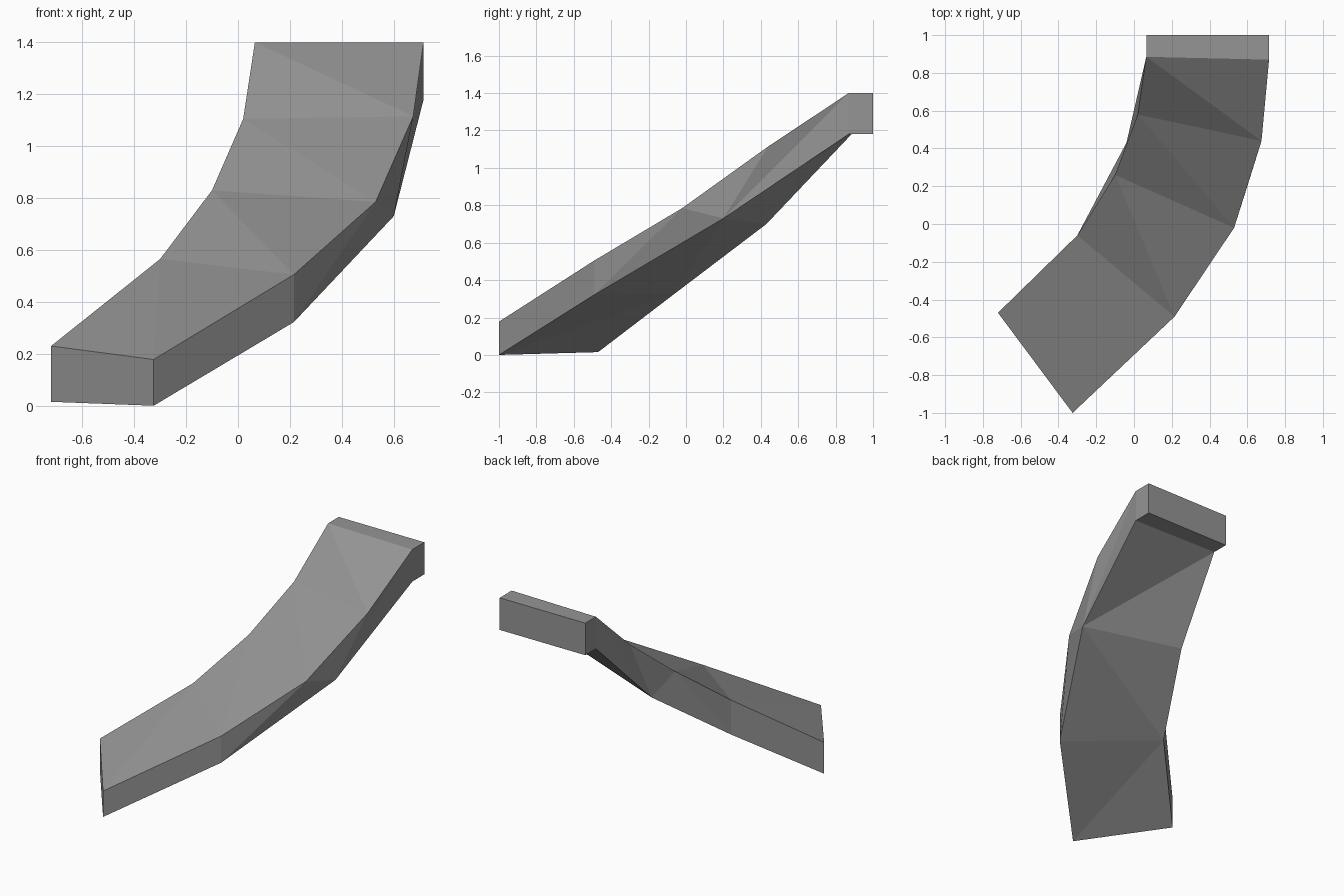
import bpy
import bmesh

# Remove the default cube
cube = bpy.data.objects.get("Cube")
if cube:
    bpy.data.objects.remove(cube, do_unlink=True)

# Plain grey surface
grey = bpy.data.materials.new("grey")
grey.use_nodes = True
colour = (0.3, 0.3, 0.3, 1)
grey.diffuse_color = colour
grey.node_tree.nodes["Principled BSDF"].inputs["Base Color"].default_value = colour

bm = bmesh.new()


def rail(*points):
    """Corner line of the ramp, from the low front end to the high back end."""
    return [bm.verts.new(p) for p in points]


def strip(first, second, steps):
    """Join two rails with triangles; each step moves along rail a or rail b."""
    i = j = 0
    for step in steps:
        if step == "a":
            bm.faces.new((first[i], first[i + 1], second[j]))
            i += 1
        else:
            bm.faces.new((first[i], second[j + 1], second[j]))
            j += 1


# Four long edges of the curved, twisting ramp with its level landing
top_left = rail((0.715, 1, 1.4), (0.715, 0.87, 1.4), (0.675, 0.44, 1.115),
                (0.53, -0.02, 0.785), (0.215, -0.49, 0.505), (-0.325, -1, 0.178))[::-1]
top_right = rail((0.065, 1, 1.4), (0.065, 0.885, 1.4), (0.02, 0.58, 1.105),
                 (-0.10, 0.26, 0.83), (-0.30, -0.06, 0.565), (-0.72, -0.47, 0.23))[::-1]
low_left = rail((0.715, 1, 1.18), (0.715, 0.87, 1.18), (0.6, 0.2, 0.73),
                (0.215, -0.49, 0.322), (-0.325, -1, 0))[::-1]
low_right = rail((0.065, 1, 1.18), (0.065, 0.885, 1.18), (-0.04, 0.43, 0.70),
                 (-0.30, -0.06, 0.328), (-0.72, -0.47, 0.015))[::-1]

# Walking surface, underside and the two side walls
strip(top_right, top_left, "ab" * 5)
strip(low_right, low_left, "ab" + "ba" + "ab" + "ab")
for top, low in ((top_left, low_left), (top_right, low_right)):
    strip(top, low, "ab" + "ab" + "aab" + "ab")

# End caps
for end in (0, -1):
    bm.faces.new((top_left[end], top_right[end], low_right[end], low_left[end]))

bmesh.ops.recalc_face_normals(bm, faces=bm.faces[:])
mesh = bpy.data.meshes.new("curved_ramp")
bm.to_mesh(mesh)
bm.free()
mesh.materials.append(grey)
ramp = bpy.data.objects.new("curved_ramp", mesh)
bpy.context.collection.objects.link(ramp)
